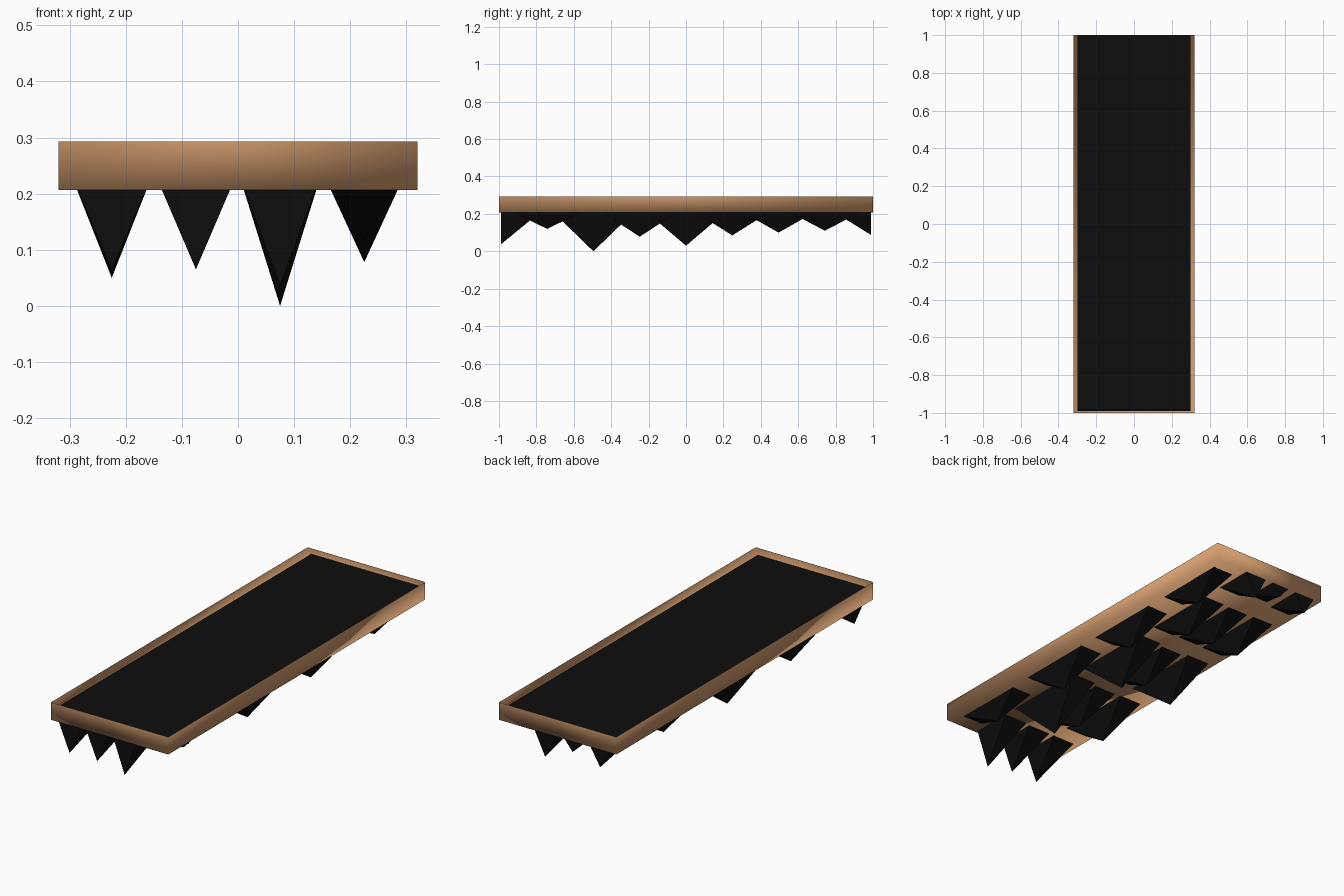
import bpy, bmesh

if "Cube" in bpy.data.objects:
    bpy.data.objects.remove(bpy.data.objects["Cube"])

def material(name, rgb):
    m = bpy.data.materials.new(name)
    m.diffuse_color = (*rgb, 1)
    m.use_nodes = True
    m.node_tree.nodes["Principled BSDF"].inputs["Base Color"].default_value = m.diffuse_color
    return m

copper = material("copper", (0.66, 0.34, 0.16))
black = material("black", (0.004, 0.004, 0.004))

def finish(name, bm, mat, smooth=False):
    bmesh.ops.recalc_face_normals(bm, faces=bm.faces)
    for f in bm.faces:
        f.smooth = smooth
    me = bpy.data.meshes.new(name)
    bm.to_mesh(me)
    bm.free()
    me.materials.append(mat)
    ob = bpy.data.objects.new(name, me)
    bpy.context.collection.objects.link(ob)
    return ob

def box(bm, x0, x1, y0, y1, z0, z1):
    r = bmesh.ops.create_cube(bm, size=1)
    for v in r["verts"]:
        v.co = ((x0 + x1) / 2 + v.co.x * (x1 - x0),
                (y0 + y1) / 2 + v.co.y * (y1 - y0),
                (z0 + z1) / 2 + v.co.z * (z1 - z0))

# Thin-walled open tray, smooth shaded across its corners
bm = bmesh.new()
box(bm, -0.32, 0.32, -1, 1, 0.207, 0.293)
top = [f for f in bm.faces if f.calc_center_median().z > 0.29]
# normals are fixed while the box is closed, then the lid is removed
bmesh.ops.recalc_face_normals(bm, faces=bm.faces)
bmesh.ops.delete(bm, geom=top, context="FACES_ONLY")
finish("tray", bm, copper, smooth=True)

# Dark panel sunk inside the tray
bm = bmesh.new()
box(bm, -0.3, 0.3, -0.985, 0.998, 0.24, 0.266)
finish("panel", bm, black)

# Downward spikes: per column, tip heights from front to back
BASE_Z, HX, STEP = 0.24, 0.075, 0.2475
columns = {
    -0.225: [0.065, 0.07, 0.05, 0.10, 0.115],
    -0.075: [0.065, 0.09, 0.10, 0.11, 0.15],
    0.075: [0.037, 0.0, 0.03, 0.10, 0.087],
    0.225: [0.12, 0.078, 0.085, 0.11],
}
bm = bmesh.new()
for x, tips in columns.items():
    for i, z in enumerate(tips):
        y = (2 * i - len(tips) + 1) * STEP
        # end spikes are cut flat at the tray ends
        y0, y1 = max(y - STEP, -0.99), min(y + STEP, 0.99)
        base = [bm.verts.new(c) for c in (
            (x - HX, y0, BASE_Z), (x + HX, y0, BASE_Z),
            (x + HX, y1, BASE_Z), (x - HX, y1, BASE_Z))]
        tip = bm.verts.new((x, y, z))
        bm.faces.new(base)
        for k in range(4):
            bm.faces.new((base[k], base[(k + 1) % 4], tip))
finish("spikes", bm, black)
